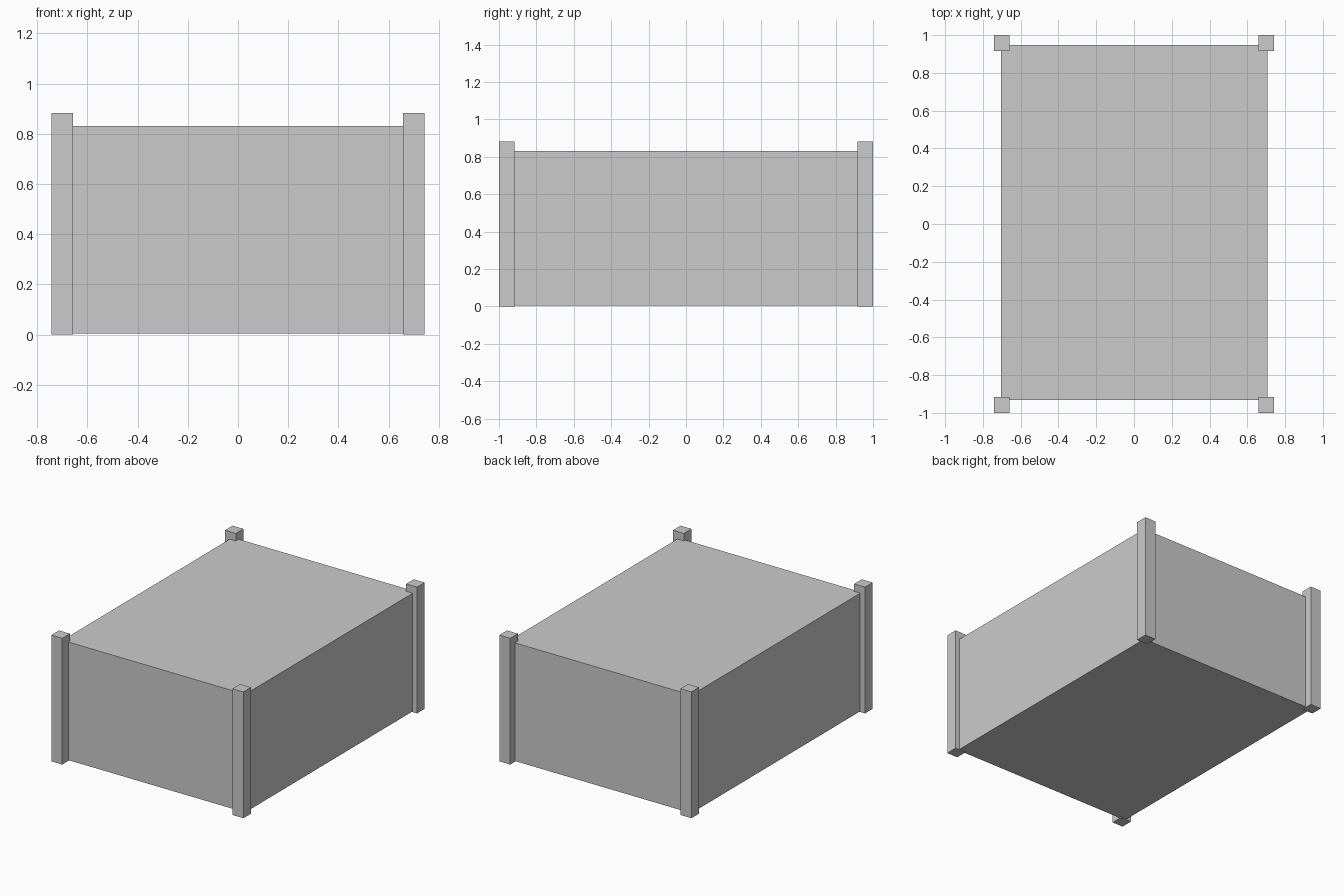
import bpy

# Remove the default cube
default = bpy.data.objects.get("Cube")
if default:
    bpy.data.objects.remove(default, do_unlink=True)

# Single flat grey
grey = bpy.data.materials.new("light_grey")
grey.use_nodes = True
colour = (0.6, 0.6, 0.6, 1)
grey.diffuse_color = colour
grey.node_tree.nodes["Principled BSDF"].inputs["Base Color"].default_value = colour


def box(name, low, high):
    """Axis-aligned box between two corners."""
    centre = [(a + b) / 2 for a, b in zip(low, high)]
    bpy.ops.mesh.primitive_cube_add(size=1, location=centre)
    obj = bpy.context.object
    obj.name = name
    obj.scale = [b - a for a, b in zip(low, high)]
    bpy.ops.object.transform_apply(location=False, rotation=False, scale=True)
    obj.data.materials.append(grey)
    return obj


# Main block, raised a hair above the ground
box("body", (-0.705, -0.932, 0.005), (0.708, 0.948, 0.83))

# Four corner posts, standing proud of the sides and top
POST, HALF_X, HALF_Y, HEIGHT = 0.084, 0.742, 1.0, 0.882
for side, sx in (("right", -1), ("left", 1)):
    for end, sy in (("front", -1), ("back", 1)):
        xs = sorted((sx * HALF_X, sx * (HALF_X - POST)))
        ys = sorted((sy * HALF_Y, sy * (HALF_Y - POST)))
        box(f"{end}_{side}_post", (xs[0], ys[0], 0), (xs[1], ys[1], HEIGHT))
